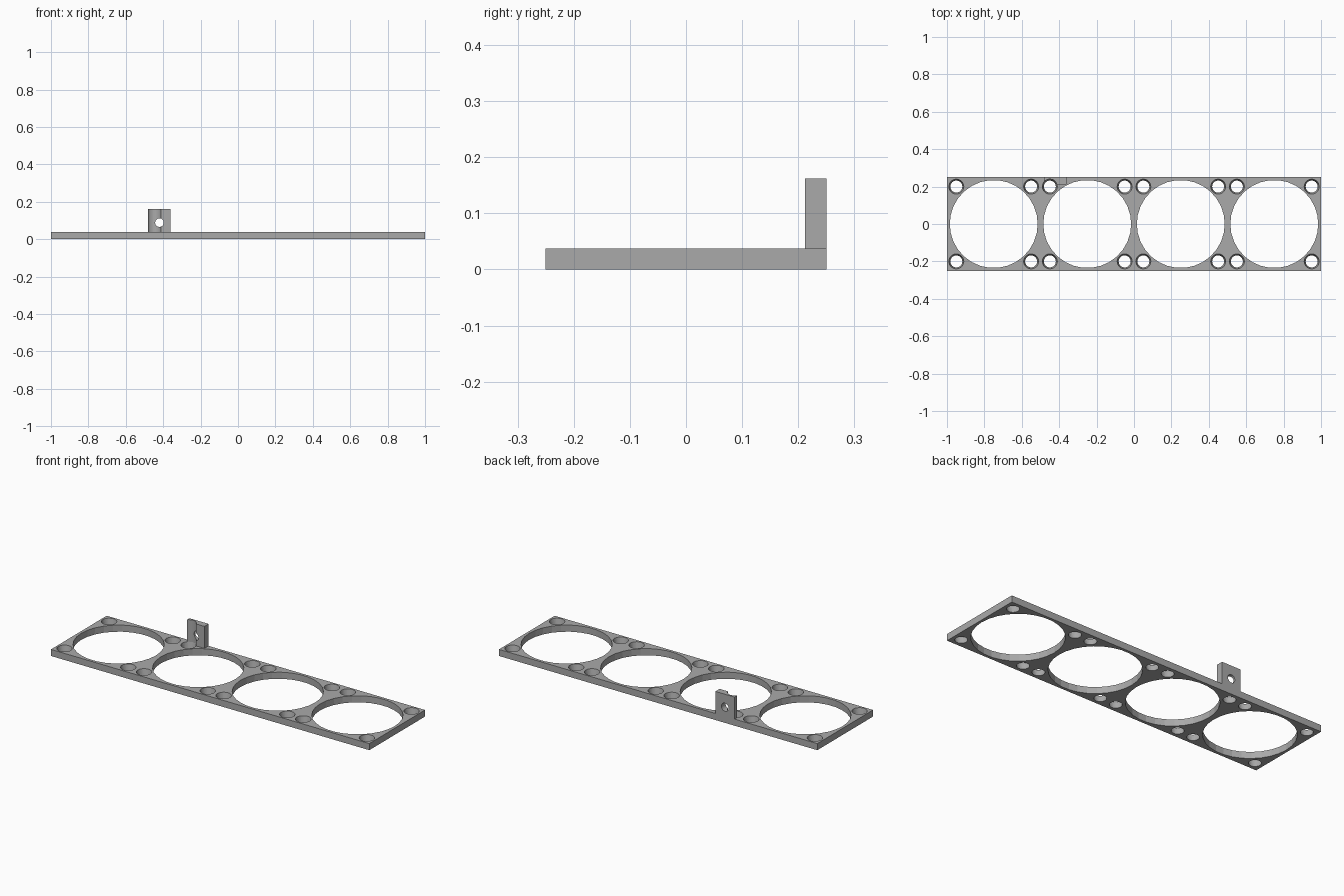
import bpy
import math

cube = bpy.data.objects.get("Cube")
if cube:
    bpy.data.objects.remove(cube, do_unlink=True)

T = 0.0375          # plate thickness
TOP = 0.1625        # bracket top

grey = bpy.data.materials.new("plain grey")
grey.use_nodes = True
colour = (0.4, 0.4, 0.4, 1)
grey.diffuse_color = colour
grey.node_tree.nodes["Principled BSDF"].inputs["Base Color"].default_value = colour


def box(name, low, high):
    mid = [(a + b) / 2 for a, b in zip(low, high)]
    bpy.ops.mesh.primitive_cube_add(size=1, location=mid)
    ob = bpy.context.object
    ob.name = name
    ob.scale = [b - a for a, b in zip(low, high)]
    bpy.ops.object.transform_apply(location=True, rotation=False, scale=True)
    ob.data.materials.append(grey)
    return ob


def cone(x, y, z0, z1, r0, r1, sides):
    bpy.ops.mesh.primitive_cone_add(vertices=sides, radius1=r0, radius2=r1,
                                    depth=z1 - z0, location=(x, y, (z0 + z1) / 2),
                                    rotation=(0, 0, math.pi / 2))
    return bpy.context.object


def cut(target, cutters):
    """Subtract a group of separate cutters, then remove them."""
    bpy.ops.object.select_all(action='DESELECT')
    for c in cutters:
        c.select_set(True)
    bpy.context.view_layer.objects.active = cutters[0]
    if len(cutters) > 1:
        bpy.ops.object.join()
    tool = bpy.context.object
    tool.hide_render = True
    mod = target.modifiers.new("holes", 'BOOLEAN')
    mod.operation = 'DIFFERENCE'
    mod.solver = 'EXACT'
    mod.object = tool
    bpy.context.view_layer.objects.active = target
    bpy.ops.object.modifier_apply(modifier=mod.name)
    bpy.data.objects.remove(tool, do_unlink=True)


# Flat plate with four large openings, each with four tapered screw holes
plate = box("mounting_plate", (-1, -0.25, 0), (1, 0.25, T))
R0, R1 = 0.032, 0.04
e = 0.01
slope = (R1 - R0) / T
holes = []
for cx in (-0.75, -0.25, 0.25, 0.75):
    holes.append(cone(cx, 0, -e, T + e, 0.235, 0.235, 30))
    for sx in (-0.2, 0.2):
        for sy in (-0.2, 0.2):
            holes.append(cone(cx + sx, sy, -e, T + e,
                              R0 - slope * e, R1 + slope * e, 30))
cut(plate, holes)

# Upright tab with screwdriver clearance groove and a cross hole
tab = box("upright_tab", (-0.48, 0.2125, T), (-0.36, 0.25, TOP))
cut(tab, [cone(-0.45, 0.2, T - e, TOP + e, R1, R1, 30)])
bpy.ops.mesh.primitive_cylinder_add(vertices=24, radius=0.023, depth=0.2,
                                    location=(-0.42, 0.23, 0.0885),
                                    rotation=(math.pi / 2, 0, 0))
cut(tab, [bpy.context.object])
